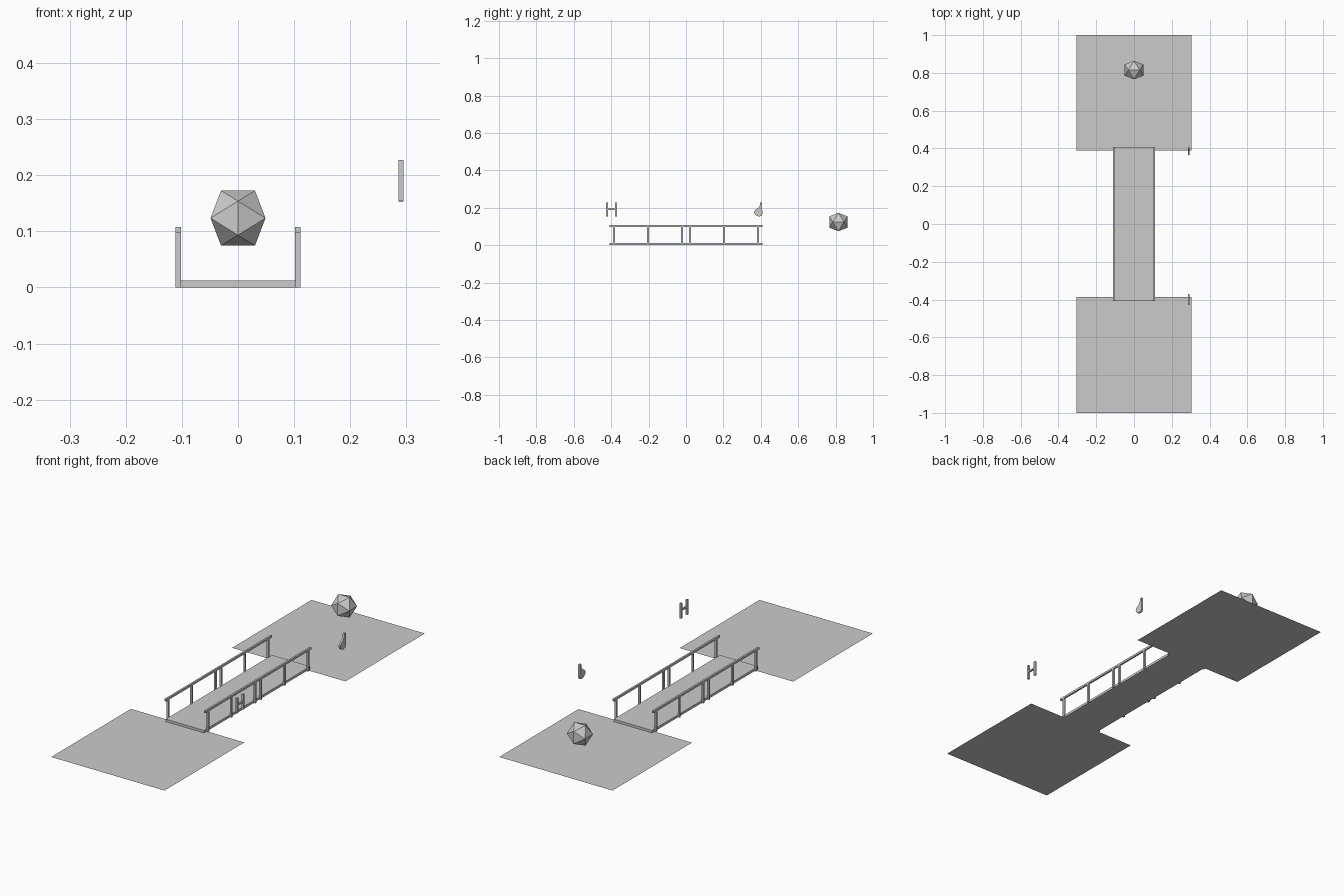
import bpy, bmesh
from mathutils import Matrix, Vector

if "Cube" in bpy.data.objects:
    bpy.data.objects.remove(bpy.data.objects["Cube"])


def finish(name, bm):
    bmesh.ops.recalc_face_normals(bm, faces=bm.faces)
    mesh = bpy.data.meshes.new(name)
    bm.to_mesh(mesh)
    bm.free()
    obj = bpy.data.objects.new(name, mesh)
    bpy.context.collection.objects.link(obj)
    return obj


def add_box(bm, x, y, z):
    """Add a box spanning the given (min, max) ranges."""
    size = [r[1] - r[0] for r in (x, y, z)]
    mid = [(r[0] + r[1]) / 2 for r in (x, y, z)]
    mat = Matrix.Translation(mid) @ Matrix.Diagonal((*size, 1))
    bmesh.ops.create_cube(bm, size=1, matrix=mat)


# Flat banks at either end of the bridge
for name, y0, y1 in (("front_bank", -1.0, -0.387), ("back_bank", 0.39, 1.0)):
    bm = bmesh.new()
    corners = ((-0.305, y0), (0.305, y0), (0.305, y1), (-0.305, y1))
    bm.faces.new([bm.verts.new((x, y, 0)) for x, y in corners])
    finish(name, bm)

# Two bridge leaves meeting at y = 0, each with a deck and two railings
END = 0.408
for name, s in (("front", -1), ("back", 1)):
    span = sorted((0, s * END))
    bm = bmesh.new()
    add_box(bm, (-0.103, 0.103), span, (0, 0.012))
    finish(name + "_deck", bm)

    bm = bmesh.new()
    for side in (-1, 1):
        x = sorted((side * 0.102, side * 0.111))
        add_box(bm, x, span, (0.098, 0.108))
        for p in (0.022, 0.204, 0.384):
            add_box(bm, x, (s * p - 0.005, s * p + 0.005), (0, 0.098))
    finish(name + "_railings", bm)

# Floating double-bar bracket beside the front bank
X = (0.286, 0.295)
bm = bmesh.new()
for y in (-0.423, -0.375):
    add_box(bm, X, (y - 0.005, y + 0.005), (0.154, 0.227))
add_box(bm, X, (-0.418, -0.38), (0.189, 0.197))
finish("bar_bracket", bm)

# Floating drop-shaped handle beside the back bank
profile = ((0.397, 0.227), (0.407, 0.227), (0.408, 0.165), (0.402, 0.156),
           (0.391, 0.153), (0.376, 0.157), (0.366, 0.167), (0.364, 0.178),
           (0.370, 0.187), (0.386, 0.199), (0.394, 0.211))
bm = bmesh.new()
face = bm.faces.new([bm.verts.new((X[0], y, z)) for y, z in profile])
ext = bmesh.ops.extrude_face_region(bm, geom=[face], use_keep_orig=True)
bmesh.ops.translate(bm, vec=(X[1] - X[0], 0, 0),
                    verts=[v for v in ext["geom"] if isinstance(v, bmesh.types.BMVert)])
finish("drop_handle", bm)

# Faceted ball: hull of three crossed golden rectangles
centre, a, b = Vector((0, 0.815, 0.1235)), 0.0303, 0.049
bm = bmesh.new()
for i in (-1, 1):
    for j in (-1, 1):
        for p in ((i * a, 0, j * b), (0, i * b, j * a), (i * b, j * a, 0)):
            bm.verts.new(centre + Vector(p))
bmesh.ops.convex_hull(bm, input=bm.verts)
finish("faceted_ball", bm)
